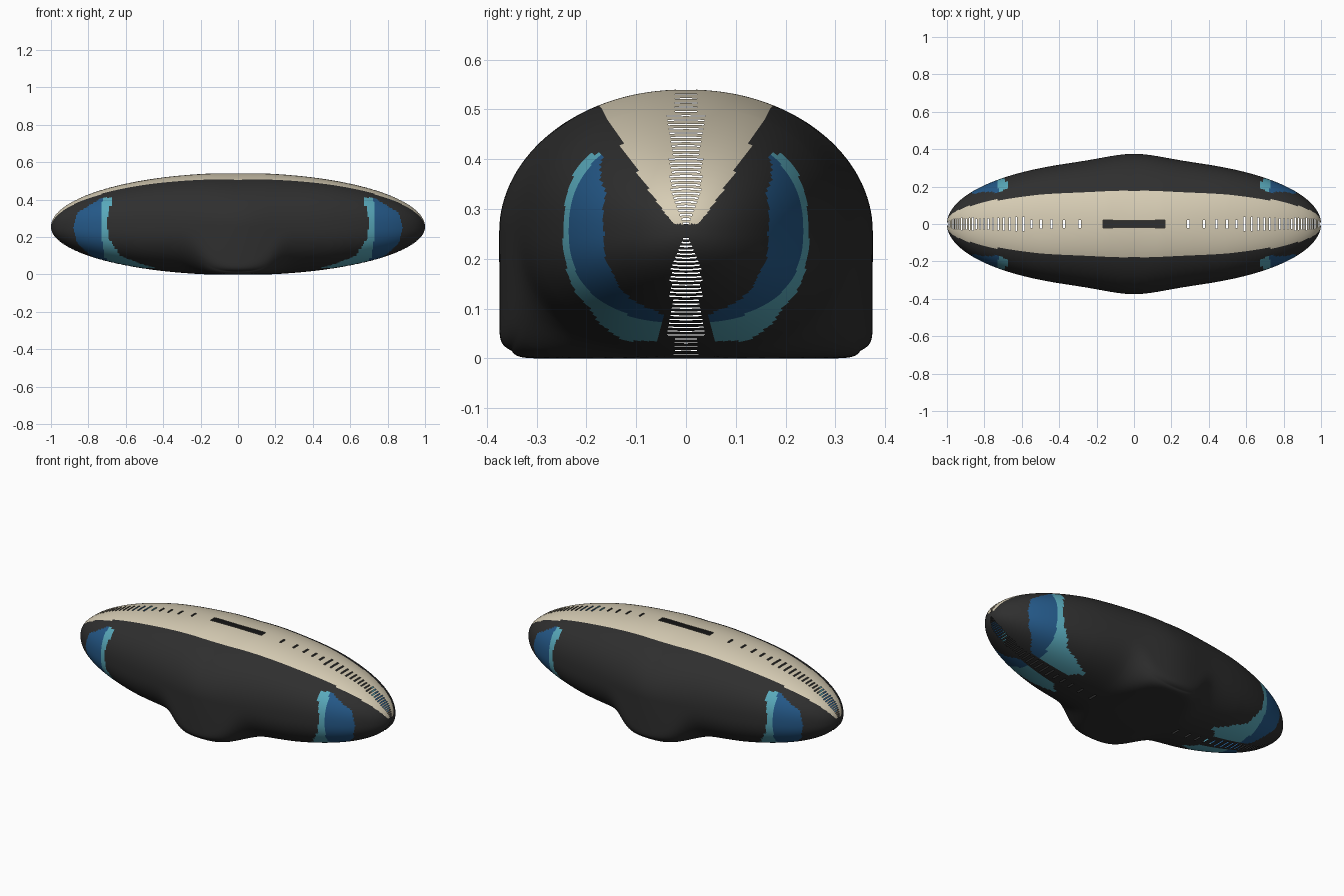
import bpy, bmesh, math

cube = bpy.data.objects.get("Cube")
if cube:
    bpy.data.objects.remove(cube)

MID = 0.255          # height of the widest line
SIDES = 128          # points around each cross-section
TICK = 0.006         # half width of a seam notch, as an angle


def make_material(name, rgb):
    mat = bpy.data.materials.new(name)
    mat.use_nodes = True
    color = (*rgb, 1)
    mat.diffuse_color = color
    bsdf = mat.node_tree.nodes["Principled BSDF"]
    bsdf.inputs["Base Color"].default_value = color
    bsdf.inputs["Roughness"].default_value = 0.7
    return mat


def lerp_table(table, v):
    """Piecewise linear lookup in (key, value) pairs."""
    if v <= table[0][0]:
        return table[0][1]
    for (a, p), (b, q) in zip(table, table[1:]):
        if v <= b:
            return p + (q - p) * (v - a) / (b - a)
    return table[-1][1]


def half_width(x):
    return 0.345 * math.sqrt(max(0, 1 - x * x)) + 0.03 * math.exp(-(x / 0.2) ** 2)


def power(v, e):
    return math.copysign(abs(v) ** e, v) if abs(v) > 1e-9 else 0.0


def section_point(t, a):
    """Point of the hull: t runs along the length, a runs round the section."""
    x, r = math.sin(t), math.cos(t)
    w = half_width(x) if r > 0 else 0
    s, c = math.sin(a), math.cos(a)
    n = 2 + 0.35 * min(1, abs(x) / 0.5)
    if c >= 0:
        height = min(0.285, 0.288 * r)
    else:
        # The lower half squares off into a flat foot near the middle
        foot = math.exp(-(x / 0.13) ** 2)
        n += 20 * foot
        height = min(MID, 0.258 * r)
        w *= 1 - 0.055 * foot * min(1, abs(c) * 2) ** 2
    return x, w * power(s, 2 / n), MID + height * power(c, 2 / n)


# Colour borders: (height, distance from the middle along the length)
TEAL_START = [(0.03, 0.42), (0.05, 0.5), (0.1, 0.63), (0.2, 0.695), (0.3, 0.7), (0.41, 0.67)]
BLUE_START = [(0.07, 0.7), (0.1, 0.715), (0.2, 0.73), (0.3, 0.735), (0.41, 0.725)]
BLUE_END = [(0.07, 0.74), (0.12, 0.81), (0.17, 0.86), (0.25, 0.88), (0.33, 0.86), (0.41, 0.73)]
DARK, CREAM, BLUE, TEAL = range(4)


def pick_color(p):
    x, y, z = abs(p.x), abs(p.y), p.z
    if z > 0.27 and y < 0.175 * max(0, 1 - x * x) ** 0.4:
        return CREAM
    if 0.035 < z < 0.41 and y > 0.05:
        if z > 0.075 and lerp_table(BLUE_START, z) < x < lerp_table(BLUE_END, z):
            return BLUE
        if lerp_table(TEAL_START, z) < x < lerp_table(BLUE_START, z) + 0.002:
            return TEAL
    return DARK


# Stations along the length, with a narrow pair at each seam notch
ticks = [math.acos(0.987 - 0.03 * k) for k in range(32)]
stations = [0.02 * k for k in range(1, 78)]
stations = [t for t in stations if all(abs(t - k) > 0.009 for k in ticks)]
stations += [k + d for k in ticks for d in (-TICK, TICK)]
stations = sorted([-t for t in stations] + [0.0] + stations)

# Hull
bm = bmesh.new()
rings = [[bm.verts.new(section_point(t, math.tau * j / SIDES)) for j in range(SIDES)]
         for t in stations]
for i, (ra, rb) in enumerate(zip(rings, rings[1:])):
    t = abs(stations[i] + stations[i + 1]) / 2
    x = math.sin(t)
    notch = any(abs(t - k) < 0.002 for k in ticks)
    for j in range(SIDES):
        k = (j + 1) % SIDES
        corners = (ra[j], ra[k], rb[k], rb[j])
        mid = sum((v.co for v in corners), rings[0][0].co * 0) / 4
        # Open seam: notches along the whole keel line and a slot on the top
        if notch and abs(mid.y) < min(0.03, 0.3 * half_width(x)):
            continue
        if x < 0.16 and mid.z > MID and abs(mid.y) < 0.012:
            continue
        face = bm.faces.new(corners)
        face.material_index = pick_color(mid)

# Rounded tips
for ring, x in ((rings[0], -1), (rings[-1], 1)):
    tip = bm.verts.new((x, 0, MID))
    for j in range(SIDES):
        bm.faces.new((ring[j], ring[(j + 1) % SIDES], tip))

bmesh.ops.remove_doubles(bm, verts=bm.verts, dist=0.00001)
bmesh.ops.recalc_face_normals(bm, faces=bm.faces)
crown = max(bm.faces, key=lambda f: f.calc_center_median().z)
if crown.normal.z < 0:
    bmesh.ops.reverse_faces(bm, faces=bm.faces)

mesh = bpy.data.meshes.new("shell_body")
bm.to_mesh(mesh)
bm.free()
for name, rgb in (("matte black", (0.028, 0.028, 0.028)),
                  ("cream", (0.68, 0.61, 0.46)),
                  ("deep blue", (0.018, 0.1, 0.25)),
                  ("teal", (0.1, 0.4, 0.5))):
    mesh.materials.append(make_material(name, rgb))
body = bpy.data.objects.new("shell_body", mesh)
bpy.context.collection.objects.link(body)
bpy.context.view_layer.objects.active = body
body.select_set(True)
bpy.ops.object.shade_smooth_by_angle(angle=math.radians(40))
